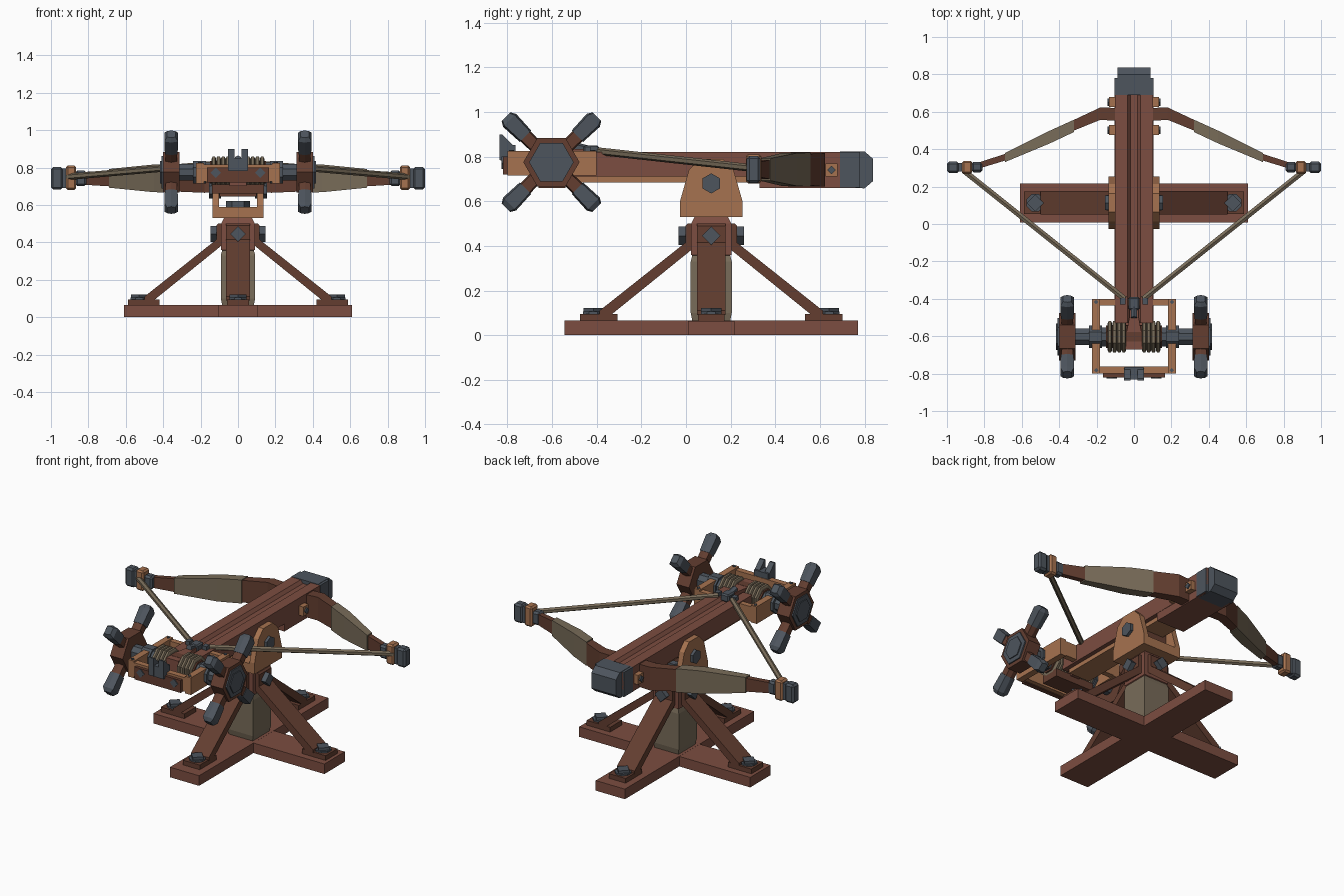
import bpy, bmesh
from math import pi, cos, sin
from mathutils import Vector, Matrix

if "Cube" in bpy.data.objects:
    bpy.data.objects.remove(bpy.data.objects["Cube"])

def material(name, c):
    m = bpy.data.materials.new(name)
    m.diffuse_color = (*c, 1)
    m.use_nodes = True
    m.node_tree.nodes["Principled BSDF"].inputs["Base Color"].default_value = m.diffuse_color
    return m

RED = material("red_wood", (.20, .075, .052))
DARK = material("dark_wood", (.125, .048, .03))
TAN = material("tan_wood", (.38, .17, .08))
IRON = material("iron", (.075, .09, .11))
ROPE = material("rope", (.19, .15, .10))
CY = .113                                   # centre of the stand in y

def make(name, bm, mat, mirror=False, xf=None):
    if xf is not None:
        bm.transform(xf)
    bmesh.ops.recalc_face_normals(bm, faces=bm.faces)
    me = bpy.data.meshes.new(name)
    bm.to_mesh(me)
    bm.free()
    me.materials.append(mat)
    ob = bpy.data.objects.new(name, me)
    bpy.context.collection.objects.link(ob)
    if mirror:
        ob.modifiers.new("mirror", 'MIRROR').use_axis[0] = True
    return ob

def loft(name, rings, mat, mirror=False, xf=None):
    bm = bmesh.new()
    vs = [[bm.verts.new(p) for p in r] for r in rings]
    n = len(vs[0])
    for a, b in zip(vs, vs[1:]):
        for i in range(n):
            bm.faces.new((a[i], a[(i + 1) % n], b[(i + 1) % n], b[i]))
    bm.faces.new(vs[0])
    bm.faces.new(vs[-1])
    return make(name, bm, mat, mirror, xf)

def box(name, x, y, z, mat, mirror=False, bevel=0, xf=None):
    bm = bmesh.new()
    bmesh.ops.create_cube(bm, size=1)
    for v in bm.verts:
        v.co = [(r[0] + r[1]) / 2 + c * (r[1] - r[0]) for r, c in zip((x, y, z), v.co)]
    if bevel:
        bmesh.ops.bevel(bm, geom=bm.edges[:], offset=bevel, segments=1, affect='EDGES')
    return make(name, bm, mat, mirror, xf)

def prism(name, pts, axis, lo, hi, mat, mirror=False, xf=None):
    place = {'x': lambda p, t: (t, p[0], p[1]), 'y': lambda p, t: (p[0], t, p[1]),
             'z': lambda p, t: (p[0], p[1], t)}[axis]
    return loft(name, [[place(p, t) for p in pts] for t in (lo, hi)], mat, mirror, xf)

def ngon(u, v, r, n, rot=0):
    return [(u + r * cos(2 * pi * i / n + rot), v + r * sin(2 * pi * i / n + rot)) for i in range(n)]

def bar(name, a, b, r, n, mat, mirror=False):
    a, b = Vector(a), Vector(b)
    q = (b - a).to_track_quat('Z', 'Y')
    rings = [[c + q @ Vector((u, v, 0)) for u, v in ngon(0, 0, r, n, pi / n)] for c in (a, b)]
    return loft(name, rings, mat, mirror)

# Cross-shaped ground beams
BY = (CY - .658, CY + .658)
box("base_beam_long", (-.104, .104), BY, (0, .065), RED)
box("base_beam_cross", (-.61, .61), (CY - .104, CY + .104), (0, .0645), RED)

# Central post with wrapped sleeve and tapered cap
loft("post", [[(sx * r, CY + sy * r, z) for sx, sy in ((-1, -1), (1, -1), (1, 1), (-1, 1))]
              for z, r in ((.06, .075), (.35, .075), (.36, .09), (.50, .09), (.53, .075))], RED)
loft("post_sleeve", [[(u, v, z) for u, v in ngon(0, CY, r * 1.414, 4, pi / 4)]
                     for z, r in ((.065, .085), (.10, .092), (.33, .092), (.375, .08))], ROPE)

# Four braces with feet and bolts
for i in range(4):
    xf = Matrix.Translation((0, CY, 0)) @ Matrix.Rotation(i * pi / 2, 4, 'Z')
    prof = [(.50, .09), (.50, .11), (.115, .415), (.115, .49), (.105, .50), (.085, .50), (.085, .385), (.45, .09)]
    prism(f"brace_{i}", prof, 'y', -.063, .063, DARK, xf=xf)
    box(f"brace_foot_{i}", (.42, .588), (-.06, .06), (.06, .095), DARK, xf=xf)
    prism(f"foot_bolt_{i}", ngon(.528, 0, .045, 4), 'z', .09, .122, IRON, xf=xf)
    prism(f"foot_washer_{i}", ngon(.528, 0, .05, 8, pi / 8), 'z', .09, .105, IRON, xf=xf)
    prism(f"post_bolt_{i}", ngon(0, .445, .042, 4), 'x', .11, .147, IRON, xf=xf)

# Swivel and yoke
prism("swivel", ngon(0, CY, .06, 8, pi / 8), 'z', .50, .56, IRON)
prism("swivel_nut", ngon(0, CY, .065, 6), 'z', .58, .62, IRON)
box("yoke_base", (-.137, .137), (CY - .14, CY + .14), (.53, .59), TAN)
prof = [(CY - .14, .53), (CY + .14, .53), (CY + .14, .60), (CY + .10, .74), (CY + .05, .79),
        (CY - .05, .79), (CY - .10, .74), (CY - .14, .60)]
prism("yoke_cheek", prof, 'x', .102, .137, TAN, True)
prism("yoke_pivot", ngon(CY, .68, .045, 6, pi / 6), 'x', .09, .155, IRON, True)
box("yoke_spacer", (-.10, .10), (CY - .06, CY + .06), (.645, .72), DARK)

# Stock with a groove along the top
prof = [(-.102, .71), (.102, .71), (.102, .82), (.036, .82), (.02, .80), (-.02, .80), (-.036, .82), (-.102, .82)]
prism("stock", prof, 'y', -.53, .78, RED)
box("stock_under_rail", (-.075, .075), (-.50, .30), (.683, .712), TAN)
box("stock_front_block", (-.10, .10), (.33, .76), (.66, .715), RED)
prof = [(.69, .66), (.80, .658), (.838, .69), (.838, .79), (.80, .823), (.69, .823)]
prism("stock_nose_cap", prof, 'x', -.088, .088, IRON)
prism("stock_nose_plate", [(.69, .662), (.78, .662), (.78, .821), (.69, .821)], 'x', -.104, .104, IRON)
loft("stock_tail", [[(-w, y, .70), (w, y, .70), (w, y, .835), (-w, y, .835)]
                    for y, w in ((-.67, .045), (-.58, .04), (-.50, .025), (-.46, .025))], RED)

# Bow limbs: root, wrap and end, then the tips
def limb(name, secs, mat):
    loft(name, [[(x, y - t, z - h), (x, y + t, z - h), (x, y + t, z + h), (x, y - t, z + h)]
                for x, y, z, t, h in secs], mat, True)
limb("limb_root", [(.07, .585, .74, .035, .072), (.18, .59, .74, .033, .075),
                   (.34, .52, .742, .028, .07)], DARK)
limb("limb_wrap", [(.32, .525, .742, .033, .076), (.45, .465, .742, .034, .074),
                   (.69, .355, .742, .024, .05)], ROPE)
limb("limb_end", [(.68, .36, .742, .018, .043), (.86, .303, .742, .016, .032)], DARK)
box("limb_tip_inner", (.81, .87), (.276, .332), (.70, .785), IRON, True, .012)
box("limb_tip_band", (.865, .92), (.268, .338), (.68, .81), TAN, True, .01)
box("limb_tip_middle", (.90, .95), (.28, .326), (.69, .795), IRON, True)
box("limb_tip_outer", (.935, 1.0), (.272, .334), (.682, .803), IRON, True, .012)

# Brackets holding the bow
for y in (.502, .652):
    box("bow_bracket", (.09, .134), (y - .026, y + .026), (.71, .77), TAN, True)
    prism("bow_bracket_pin", ngon(y, .74, .02, 4), 'x', .12, .142, IRON, True)

# Bowstring and catch
bar("bowstring", (.91, .285, .75), (.05, -.40, .825), .017, 6, ROPE, True)
box("string_nock", (.045, .075), (-.43, -.395), (.80, .845), IRON, True)
box("string_catch", (-.03, .03), (-.46, -.39), (.80, .85), IRON, False, .008)
bar("catch_hook", (0, -.44, .83), (0, -.50, .845), .02, 6, IRON)

# Winch frame
box("frame_side", (.182, .224), (-.80, -.40), (.715, .825), TAN, True)
box("frame_rear", (-.19, .19), (-.80, -.762), (.725, .815), TAN)
box("frame_front", (-.19, .19), (-.435, -.40), (.72, .815), TAN)
box("frame_plate", (-.165, .165), (-.82, -.79), (.72, .80), DARK)
prism("frame_plate_stud", ngon(.12, .772, .028, 4), 'y', -.826, -.80, IRON, True)
for y in (-.782, -.418):
    prism("frame_pin", ngon(.203, y, .012, 4), 'z', .82, .83, IRON, True)
prof = [(-.77, .78), (-.77, .845), (-.825, .90), (-.836, .90), (-.836, .785)]
prism("sight_prong", prof, 'x', .018, .053, IRON, True)
box("sight_base", (-.05, .05), (-.832, -.765), (.782, .852), IRON)

# Winch drum, rope coils and bearings
WY, WZ = -.603, .775
def disc(name, x0, x1, r, n, mat, mirror=True):
    return prism(name, ngon(WY, WZ, r, n, 0 if n == 6 else pi / n), 'x', x0, x1, mat, mirror)
disc("axle", -.38, .38, .042, 8, IRON, False)
disc("drum", -.15, .15, .066, 8, DARK, False)
for i in range(4):
    x = .042 + i * .025
    loft("rope_coil", [[(x + dx, u, v) for u, v in ngon(WY, WZ, r, 8, pi / 8)]
                       for dx, r in ((0, .078), (.005, .09), (.019, .09), (.024, .078))], ROPE, True)
disc("drum_collar", .145, .175, .055, 8, IRON)
disc("bearing", .17, .24, .066, 8, IRON)
disc("axle_sleeve", .24, .315, .047, 8, IRON)
box("drum_cradle", (-.14, .14), (-.66, -.54), (.66, .71), DARK)

# Handle wheels
disc("wheel_hub", .312, .402, .126, 6, DARK)
disc("wheel_ring", .395, .41, .10, 6, IRON)
disc("wheel_cap", .40, .416, .07, 6, IRON)
for i in range(4):
    a = pi / 4 + i * pi / 2
    xf = Matrix.Translation((.357, WY, WZ)) @ Matrix.Rotation(a - pi / 2, 4, 'X')
    def spoke(name, secs, mat):
        loft(name, [[(u, v, z) for u, v in ((-w, -t), (0, -t * 1.25), (w, -t), (w, t), (0, t * 1.25), (-w, t))]
                    for z, w, t in secs], mat, True, xf)
    spoke("wheel_spoke", ((.08, .03, .024), (.20, .03, .026)), DARK)
    spoke("wheel_handle", ((.165, .034, .029), (.265, .037, .033), (.288, .022, .022)), IRON)
